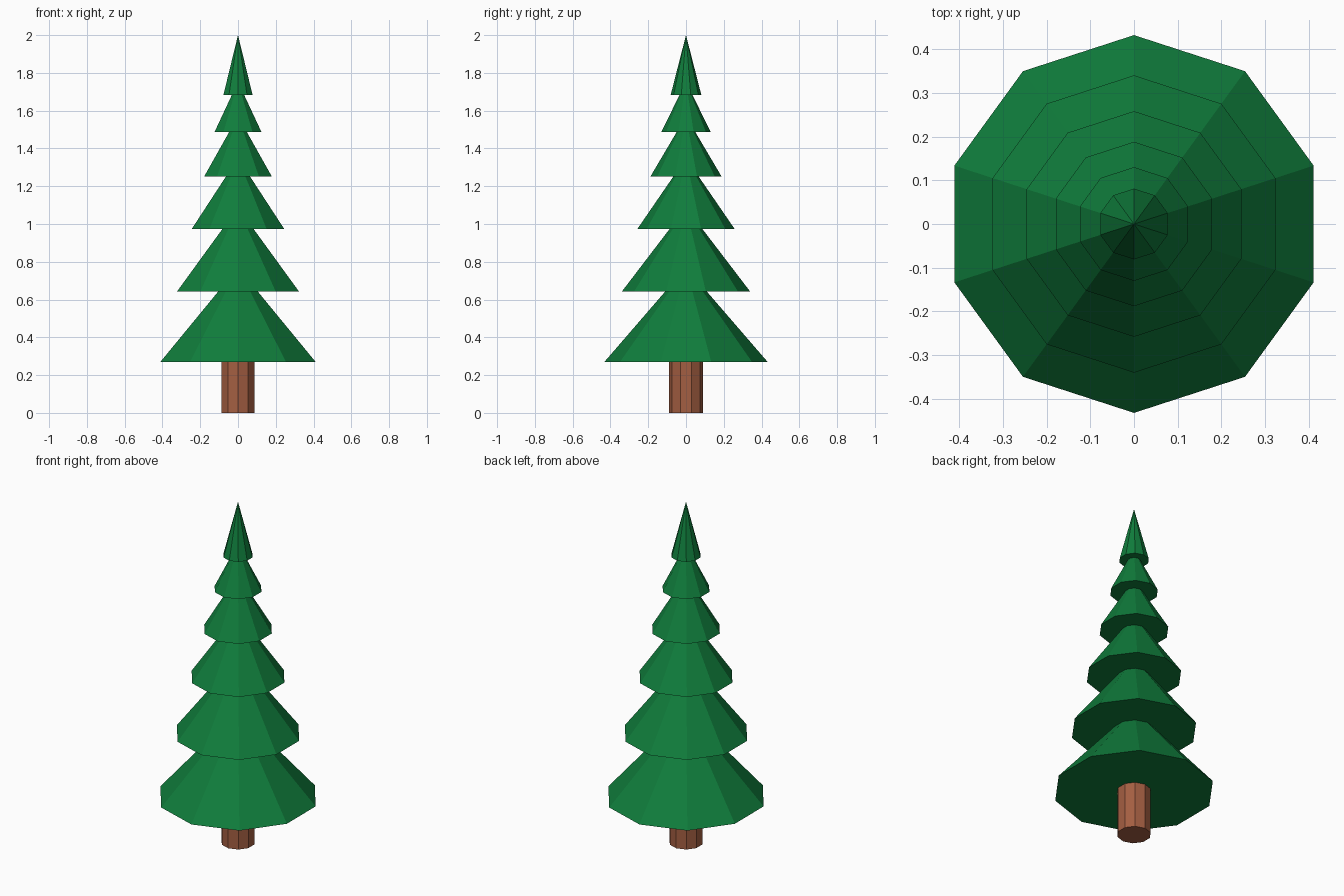
import bpy
import math

if "Cube" in bpy.data.objects:
    bpy.data.objects.remove(bpy.data.objects["Cube"])

SIDES = 10


def material(name, rgb):
    m = bpy.data.materials.new(name)
    m.diffuse_color = (*rgb, 1)
    m.use_nodes = True
    m.node_tree.nodes["Principled BSDF"].inputs["Base Color"].default_value = m.diffuse_color
    return m


def cone(name, r1, r2, z1, z2, mat):
    """Ten-sided cone section with a corner on the front/back axis."""
    bpy.ops.mesh.primitive_cone_add(vertices=SIDES, radius1=r1, radius2=r2,
                                    depth=z2 - z1, location=(0, 0, (z1 + z2) / 2))
    ob = bpy.context.object
    ob.name = name
    ob.data.materials.append(mat)
    return ob


green = material("pine green", (0.005, 0.205, 0.045))
brown = material("bark brown", (0.37, 0.113, 0.054))

# Trunk
cone("trunk", 0.091, 0.091, 0, 0.275, brown)

# Branch tiers: (base height, base radius), each tapering up into the next
tiers = [(0.27, 0.432), (0.642, 0.34), (0.973, 0.258),
         (1.252, 0.188), (1.488, 0.13), (1.684, 0.081)]
for i, (z, r) in enumerate(tiers):
    last = i == len(tiers) - 1
    top = 2.0 if last else tiers[i + 1][0] + 0.003
    cone(f"branch_tier_{i + 1}", r, 0 if last else r * 0.25, z, top, green)
